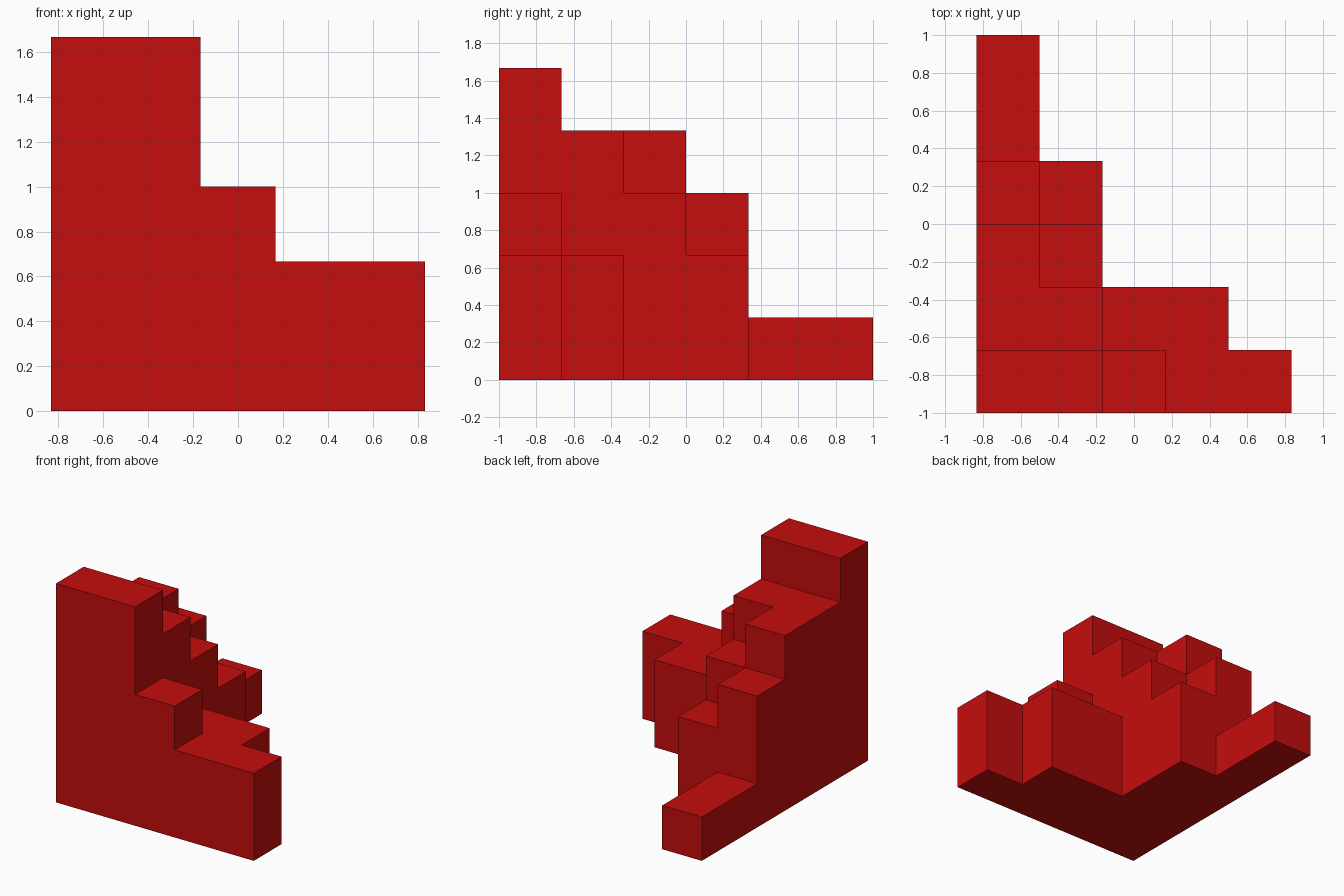
import bpy
import bmesh
from math import radians
from mathutils import Vector

cube = bpy.data.objects.get("Cube")
if cube:
    bpy.data.objects.remove(cube, do_unlink=True)

UNIT = 1 / 3
# Column heights in units: one row per step from front to back, left edge first
ROWS = [
    [5, 5, 3, 2, 2],
    [4, 4, 2, 2],
    [4, 3],
    [3, 2],
    [1],
    [1],
]
ORIGIN = Vector((-2.5, -3, 0))


def filled(x, y, z):
    return 0 <= y < len(ROWS) and 0 <= x < len(ROWS[y]) and 0 <= z < ROWS[y][x]


def add_side(bm, cell, axis, sign):
    """Add the unit square that closes a cell in one direction."""
    normal, u = Vector(), Vector()
    normal[axis] = sign
    u[(axis + 1) % 3] = 1
    v = normal.cross(u)
    centre = ORIGIN + Vector(cell) + Vector((0.5, 0.5, 0.5)) + normal / 2
    corners = [centre + (a * u + b * v) / 2
               for a, b in ((-1, -1), (1, -1), (1, 1), (-1, 1))]
    bm.faces.new([bm.verts.new(c * UNIT) for c in corners])


# Outer shell of the stacked columns, with no hidden inner faces
bm = bmesh.new()
for y, row in enumerate(ROWS):
    for x, height in enumerate(row):
        for z in range(height):
            for axis in range(3):
                for sign in (-1, 1):
                    neighbour = [x, y, z]
                    neighbour[axis] += sign
                    if not filled(*neighbour):
                        add_side(bm, (x, y, z), axis, sign)

# Weld and merge the squares into large flat faces
bmesh.ops.remove_doubles(bm, verts=bm.verts, dist=0.001)
bmesh.ops.dissolve_limit(bm, angle_limit=radians(1), verts=bm.verts, edges=bm.edges)
bmesh.ops.recalc_face_normals(bm, faces=bm.faces)

mesh = bpy.data.meshes.new("stepped_block")
bm.to_mesh(mesh)
bm.free()

# Single flat red
red = bpy.data.materials.new("red")
red.use_nodes = True
colour = (0.56, 0.004, 0.004, 1)
red.diffuse_color = colour
red.node_tree.nodes["Principled BSDF"].inputs["Base Color"].default_value = colour
mesh.materials.append(red)

block = bpy.data.objects.new("stepped_block", mesh)
bpy.context.collection.objects.link(block)
